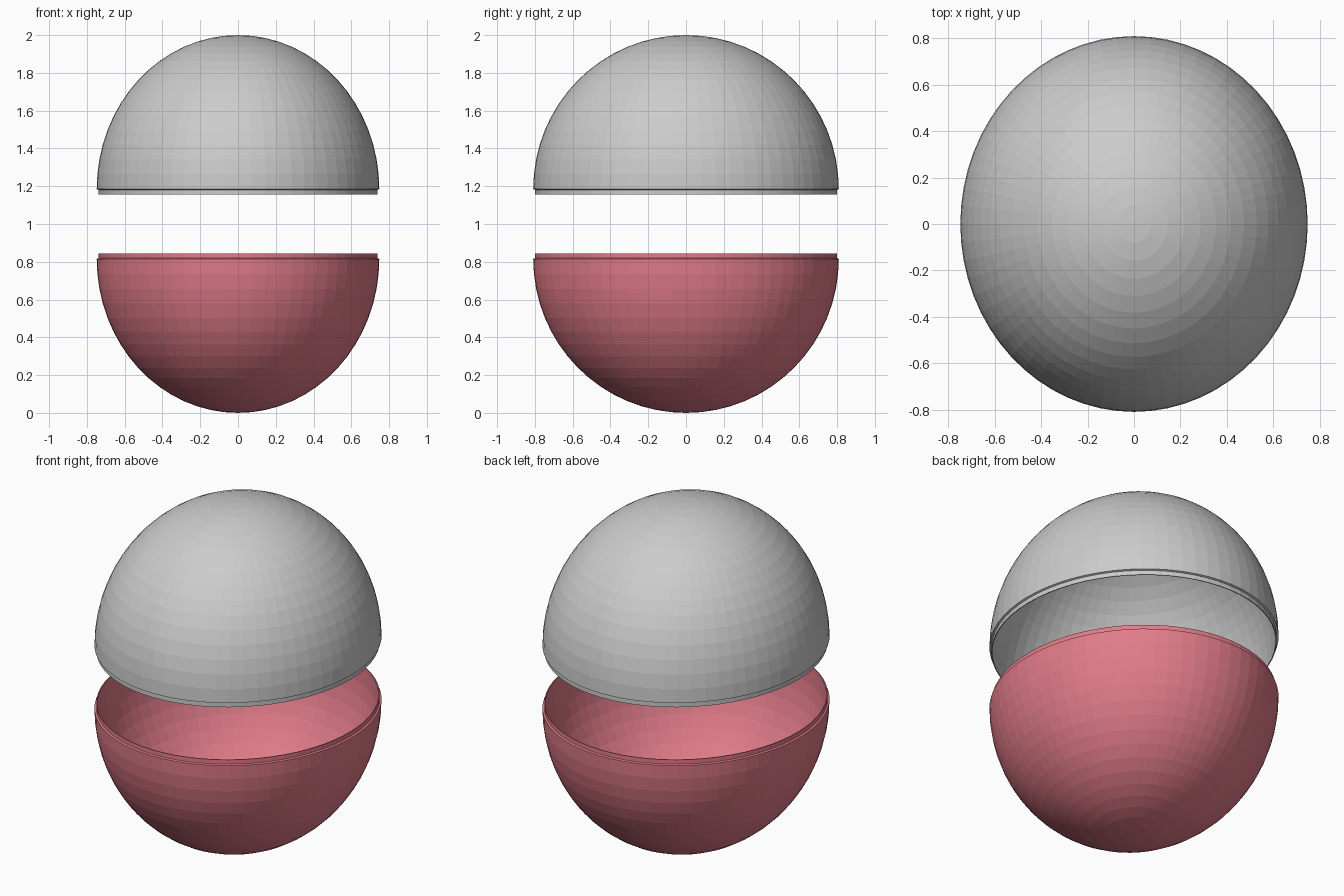
import bpy, bmesh
from math import sin, cos, pi

if "Cube" in bpy.data.objects:
    bpy.data.objects.remove(bpy.data.objects["Cube"])

SEG, RINGS = 64, 16
RX, RY, RZ = 0.748, 0.809, 0.815   # outer half-axes of each half
LIP = 0.03                         # height of the stepped joining lip
STEP, WALL = 0.010, 0.015          # lip inset and full wall thickness


def half_profile():
    """(inset, ring scale, height) from outer pole, around the lip, to inner pole."""
    outer = [(0, sin(i * pi / 2 / RINGS), RZ * cos(i * pi / 2 / RINGS))
             for i in range(RINGS + 1)]
    lip = [(STEP, 1, -0.004), (STEP, 1, -LIP), (WALL, 1, -LIP)]
    inner = [(WALL, sin(i * pi / 2 / RINGS), (RZ - WALL) * cos(i * pi / 2 / RINGS))
             for i in range(RINGS, -1, -1)]
    return outer + lip + inner


def half_shell(name, z_seam, direction, color=None):
    bm = bmesh.new()
    rings = []
    for inset, s, h in half_profile():
        z = z_seam + direction * h
        if s < 1e-6:
            rings.append([bm.verts.new((0, 0, z))] * SEG)
            continue
        rings.append([bm.verts.new(((RX - inset) * s * cos(2 * pi * k / SEG),
                                    (RY - inset) * s * sin(2 * pi * k / SEG), z))
                      for k in range(SEG)])
    for a, b in zip(rings, rings[1:]):
        for k in range(SEG):
            n = (k + 1) % SEG
            bm.faces.new(list(dict.fromkeys((a[k], b[k], b[n], a[n]))))
    bmesh.ops.recalc_face_normals(bm, faces=bm.faces)
    mesh = bpy.data.meshes.new(name)
    bm.to_mesh(mesh)
    bm.free()
    obj = bpy.data.objects.new(name, mesh)
    bpy.context.collection.objects.link(obj)
    if color:
        mat = bpy.data.materials.new(name + "_color")
        mat.diffuse_color = color
        mat.use_nodes = True
        mat.node_tree.nodes["Principled BSDF"].inputs["Base Color"].default_value = mat.diffuse_color
        mesh.materials.append(mat)
    return obj


# Upper grey dome and lower rose bowl, facing each other across the gap
half_shell("upper_shell", 2.0 - RZ, 1)
half_shell("lower_shell", RZ + 0.003, -1, (0.75, 0.2, 0.25, 1))
# Rest the bowl exactly on the ground
bpy.data.objects["lower_shell"].location.z = -0.003
